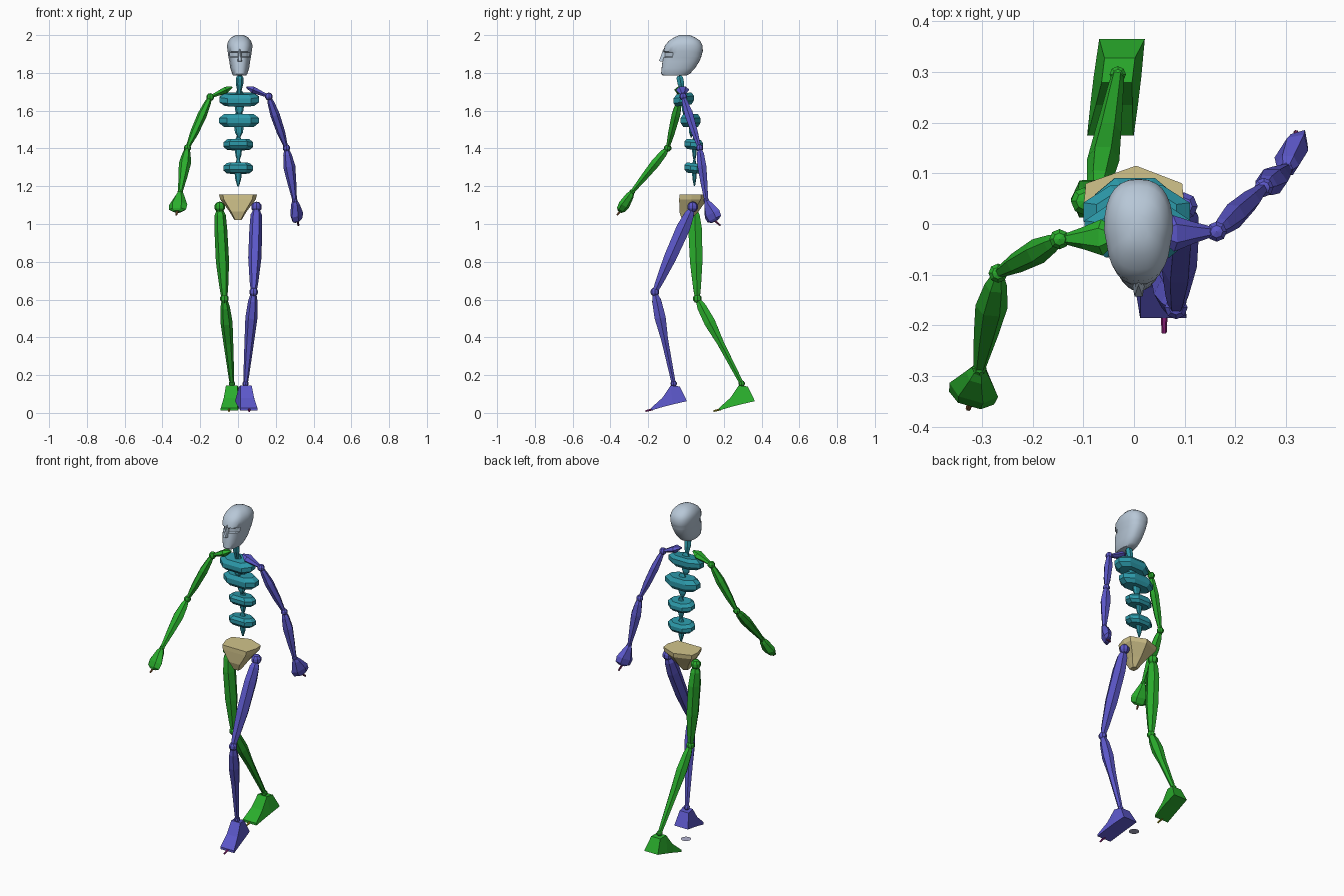
import bpy, bmesh
from math import cos, sin, pi, copysign
from mathutils import Vector as V

if "Cube" in bpy.data.objects:
    bpy.data.objects.remove(bpy.data.objects["Cube"])


def mat(name, r, g, b):
    m = bpy.data.materials.new(name)
    m.diffuse_color = [(c / 255) ** 2.2 for c in (r, g, b)] + [1]
    m.use_nodes = True
    m.node_tree.nodes["Principled BSDF"].inputs["Base Color"].default_value = m.diffuse_color
    return m


GREEN, BLUE = mat("green", 46, 172, 48), mat("blue", 92, 88, 200)
TEAL, TAN = mat("teal", 48, 152, 168), mat("tan", 208, 194, 138)
PALE, LILAC = mat("pale_blue", 182, 198, 214), mat("lilac", 176, 176, 205)
MAGENTA, OLIVE = mat("magenta", 150, 40, 130), mat("olive", 160, 150, 40)
BROWN, PLUM = mat("brown", 140, 95, 60), mat("plum", 110, 45, 90)


def finish(name, bm, m):
    bmesh.ops.recalc_face_normals(bm, faces=bm.faces)
    me = bpy.data.meshes.new(name)
    bm.to_mesh(me)
    bm.free()
    me.materials.append(m)
    ob = bpy.data.objects.new(name, me)
    bpy.context.collection.objects.link(ob)
    return ob


def loft(name, rings, m):
    """Skin a list of equal-length point rings and cap both ends."""
    bm = bmesh.new()
    vs = [[bm.verts.new(p) for p in r] for r in rings]
    n = len(vs[0])
    for a, b in zip(vs, vs[1:]):
        for i in range(n):
            j = (i + 1) % n
            bm.faces.new((a[i], a[j], b[j], b[i]))
    bm.faces.new(vs[0])
    bm.faces.new(vs[-1])
    return finish(name, bm, m)


def bone(name, a, b, prof, m, hint=(1, 0, 0), n=6):
    """Faceted bone from a to b; prof = (t, half width along hint, half depth)."""
    a, b = V(a), V(b)
    d = (b - a).normalized()
    u = V(hint)
    u = (u - d * u.dot(d)).normalized()
    v = d.cross(u)
    rings = [[a.lerp(b, t) + u * wu * cos(2 * pi * i / n) + v * wv * sin(2 * pi * i / n)
              for i in range(n)] for t, wu, wv in prof]
    return loft(name, rings, m)


def ball(name, p, r, m):
    bm = bmesh.new()
    bmesh.ops.create_uvsphere(bm, u_segments=8, v_segments=5, radius=r)
    bmesh.ops.translate(bm, verts=bm.verts, vec=p)
    return finish(name, bm, m)


THIGH = [(.02, .014, .014), (.09, .03, .03), (.25, .034, .042),
         (.6, .035, .038), (.88, .023, .024), (.97, .017, .017)]
CALF = [(.03, .017, .017), (.1, .025, .028), (.28, .032, .034),
        (.52, .026, .021), (.92, .015, .014), (1, .012, .012)]
UPPER_ARM = [(.03, .012, .012), (.12, .018, .018), (.35, .025, .026),
             (.7, .022, .02), (.97, .011, .011)]
FOREARM = [(.03, .013, .013), (.12, .022, .022), (.35, .032, .027),
           (.65, .024, .021), (1, .012, .012)]
CLAVICLE = [(0, .006, .005), (.28, .036, .02), (.6, .022, .015), (.95, .009, .009)]
HAND = [(0, .013, .012), (.18, .024, .022), (.65, .05, .028), (.9, .046, .022), (1, .022, .012)]
STICK = [(0, .007, .007), (1, .005, .005)]


def leg(side, hip, knee, ankle, skew, m, toe_mat):
    ball(side + "_hip_joint", hip, .029, m)
    bone(side + "_thigh", hip, knee, THIGH, m)
    ball(side + "_knee_joint", knee, .024, m)
    bone(side + "_shin", knee, ankle, CALF, m)
    ball(side + "_ankle_joint", ankle, .017, m)
    # foot stations: top y, z, half width, then sole y, z, half width
    x, y, _ = ankle
    rings = []
    for yt, zt, wt, yb, zb, wb in [(.032, .14, .03, .07, .062, .045),
                                   (-.016, .145, .03, -.005, .045, .047),
                                   (-.06, .08, .036, -.055, .032, .047),
                                   (-.12, .026, .045, -.12, .013, .046)]:
        xt, xb = x + skew * yt, x + skew * yb
        rings.append([(xt - wt, y + yt, zt), (xt + wt, y + yt, zt),
                      (xb + wb, y + yb, zb), (xb - wb, y + yb, zb)])
    loft(side + "_foot", rings, m)
    tx = x - .13 * skew
    bone(side + "_toe", (tx, y - .11, .02), (tx, y - .15, .009), STICK, toe_mat)


leg("right", (-.097, .045, 1.09), (-.072, .06, .605), (-.032, .295, .155), .12, GREEN, OLIVE)
leg("left", (.098, .035, 1.09), (.083, -.165, .64), (.04, -.065, .155), -.15, BLUE, MAGENTA)


def arm(side, collar, shoulder, elbow, wrist, knuckle, tip, axis, m, tip_mat):
    bone(side + "_collarbone", collar, shoulder, CLAVICLE, m, (0, 1, 0))
    ball(side + "_shoulder_joint", shoulder, .021, m)
    bone(side + "_upper_arm", shoulder, elbow, UPPER_ARM, m)
    ball(side + "_elbow_joint", elbow, .02, m)
    bone(side + "_forearm", elbow, wrist, FOREARM, m)
    ball(side + "_wrist_joint", wrist, .015, m)
    bone(side + "_hand", wrist, knuckle, HAND, m, axis)
    bone(side + "_finger", knuckle, tip, STICK, tip_mat)


arm("right", (-.03, -.025, 1.725), (-.147, -.03, 1.672), (-.268, -.097, 1.402),
    (-.305, -.285, 1.17), (-.322, -.35, 1.065), (-.327, -.365, 1.048), (1, -.3, 0), GREEN, BROWN)
arm("left", (.045, -.02, 1.725), (.163, -.015, 1.675), (.256, .072, 1.402),
    (.3, .107, 1.125), (.316, .155, 1.015), (.32, .182, .992), (.5, .85, 0), BLUE, PLUM)

# spine: plates with a pointed peg below, each tilted a little
PLATE = [(-.6, -1), (.6, -1), (1, -.4), (1, .25), (.5, .75), (-.5, .75), (-1, .25), (-1, -.4)]


def vertebra(name, x, y, z, w, d, h, tilt, tail):
    rings = []
    for s, dz in [(.06, -tail), (.2, -h - .03), (.24, -h), (.75, -h), (1, -h * .4),
                  (1, h * .4), (.75, h), (.2, h), (.1, h + .02)]:
        k = min(s * 1.0, 1)
        rings.append([(x + w * k * px, y + d * k * py + (d * .1 if px * px < .3 and py > 0 else 0) * k,
                       z + dz + tilt * d * k * py) for px, py in PLATE])
    loft(name, rings, TEAL)


vertebra("spine_plate_1", .007, -.008, 1.66, .105, .058, .032, .15, .085)
vertebra("spine_plate_2", .005, .028, 1.548, .105, .056, .034, .0, .09)
vertebra("spine_plate_3", .002, .045, 1.42, .078, .054, .027, -.1, .09)
vertebra("spine_plate_4", .001, .045, 1.295, .078, .054, .027, -.1, .095)
bone("neck", (.006, -.015, 1.68), (.01, -.035, 1.785),
     [(0, .01, .01), (.3, .013, .013), (.6, .02, .02), (.9, .02, .02), (1, .012, .012)], TEAL)

# pelvis: wide top with a ridge at the back, tapering to a point
rings = []
for z, w, yf, ys, yb in [(1.155, .1, -.035, .08, .115), (1.13, .094, -.036, .078, .112),
                         (1.065, .045, -.035, .04, .065), (1.02, .018, -.02, .01, .022)]:
    rings.append([(-w * .8, yf, z), (w * .8, yf, z), (w, yf * .3 + ys * .5, z), (w * .95, ys, z),
                  (.004, yb, z), (-w * .95, ys, z), (-w, yf * .3 + ys * .5, z)])
loft("pelvis", rings, TAN)

# head: egg-shaped rings, eye sockets pushed in
N = 28
rings = []
for z, yf, yb, w in [(1.785, -.122, 0, .034), (1.795, -.132, .02, .04), (1.825, -.129, .048, .05),
                     (1.86, -.125, .07, .055), (1.882, -.12, .08, .059), (1.886, -.12, .081, .06),
                     (1.908, -.118, .087, .063), (1.914, -.119, .089, .064),
                     (1.945, -.112, .088, .068), (1.97, -.09, .075, .06),
                     (1.988, -.062, .048, .044), (2.0, -.035, .02, .02)]:
    ring = []
    for i in range(N):
        c, s = cos(2 * pi * i / N), sin(2 * pi * i / N)
        e = .8
        x = w * copysign(abs(c) ** e, c) * (.94 if s < 0 else 1)
        y = (yf + yb) / 2 + (yb - yf) / 2 * copysign(abs(s) ** e, s)
        if 1.884 < z < 1.91 and s < 0 and .012 < abs(x) < .05:
            y += .014
        ring.append((x + .009, y, z))
    rings.append(ring)
head = loft("head", rings, PALE)

# nose wedge
bm = bmesh.new()
for p in [(.003, -.108, 1.928), (.015, -.108, 1.928), (.009, -.12, 1.926), (-.004, -.115, 1.86),
          (.022, -.115, 1.86), (.001, -.143, 1.862), (.017, -.143, 1.862)]:
    bm.verts.new(p)
bmesh.ops.convex_hull(bm, input=bm.verts)
finish("nose", bm, PALE)

# small ground marker
bm = bmesh.new()
bmesh.ops.create_circle(bm, cap_ends=True, segments=16, radius=.028)
finish("ground_disc", bm, LILAC)

bpy.ops.object.select_all(action='DESELECT')
head.select_set(True)
bpy.context.view_layer.objects.active = head
bpy.ops.object.shade_smooth_by_angle(angle=.6)
